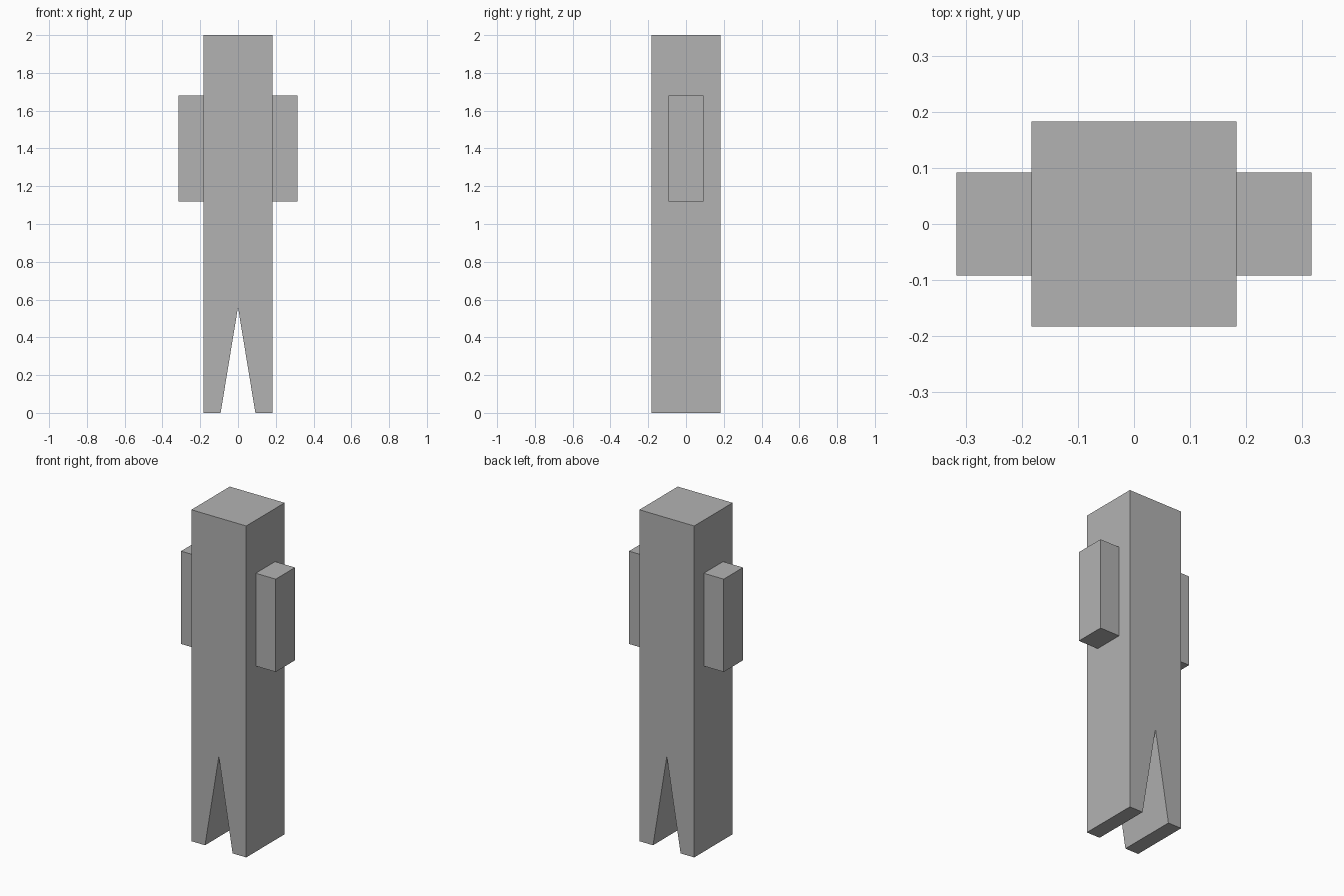
import bpy
import bmesh

default_cube = bpy.data.objects.get("Cube")
if default_cube:
    bpy.data.objects.remove(default_cube, do_unlink=True)

# Single plain grey
grey = bpy.data.materials.new("plain_grey")
grey.use_nodes = True
colour = (0.448, 0.448, 0.448, 1)
grey.diffuse_color = colour
grey.node_tree.nodes["Principled BSDF"].inputs["Base Color"].default_value = colour

HALF = 0.183          # half width of the body
ARM_HALF = 0.092      # half depth of the arms, also half width of the leg gap
ARM_REACH = 0.316


def extruded_profile(name, profile, half_depth):
    """Extrude a front outline (x, z) symmetrically along y."""
    bm = bmesh.new()
    face = bm.faces.new([bm.verts.new((x, -half_depth, z)) for x, z in profile])
    result = bmesh.ops.extrude_face_region(bm, geom=[face])
    moved = [v for v in result["geom"] if isinstance(v, bmesh.types.BMVert)]
    bmesh.ops.translate(bm, verts=moved, vec=(0, 2 * half_depth, 0))
    bmesh.ops.recalc_face_normals(bm, faces=bm.faces)
    mesh = bpy.data.meshes.new(name)
    bm.to_mesh(mesh)
    bm.free()
    mesh.materials.append(grey)
    obj = bpy.data.objects.new(name, mesh)
    bpy.context.collection.objects.link(obj)
    return obj


# Square column body with a wedge gap between the legs
extruded_profile("body", [
    (-HALF, 0), (-ARM_HALF, 0), (0, 0.56), (ARM_HALF, 0),
    (HALF, 0), (HALF, 2), (-HALF, 2),
], HALF)

# Block arms on both sides
for name, side in (("left_arm", 1), ("right_arm", -1)):
    inner, outer = side * HALF, side * ARM_REACH
    extruded_profile(name, [
        (inner, 1.12), (outer, 1.12), (outer, 1.68), (inner, 1.68),
    ], ARM_HALF)
